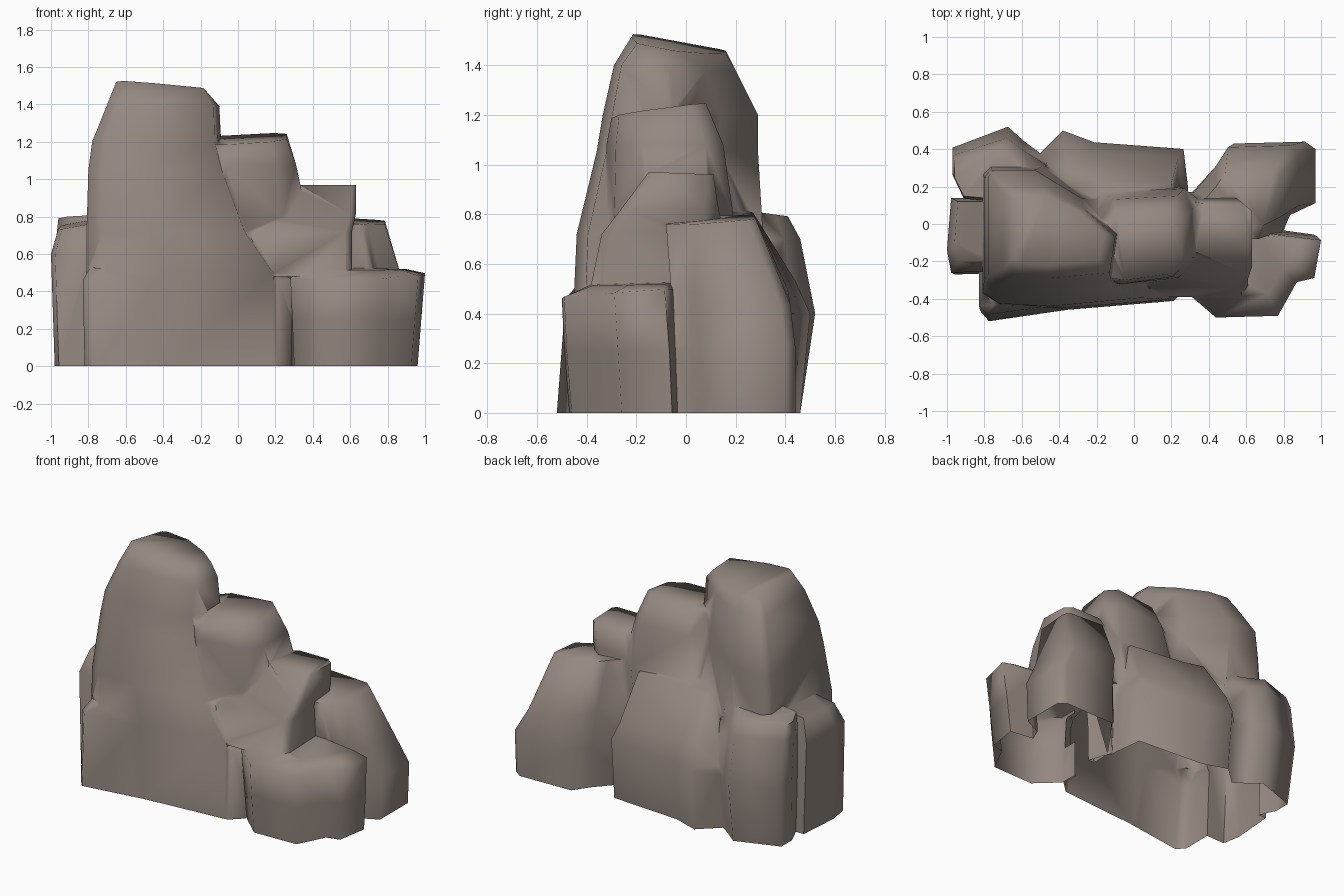
import bpy, bmesh, math

stone = bpy.data.materials.new("warm_grey_stone")
stone.diffuse_color = (0.30, 0.25, 0.22, 1)
rocks = []


def rock(name, outline, levels):
    """Boulder: a 0..1 outline fitted to a box at each level.
    level = (z, x0, x1, y0, y1, rise along x, rise along y)"""
    bm = bmesh.new()
    if levels[0][0] == 0:  # root below ground, trimmed after merging
        levels = [(-.05 - .01 * len(rocks),) + levels[0][1:]] + levels
    rings = []
    for z, x0, x1, y0, y1, tx, ty in levels:
        rings.append([bm.verts.new((x0 + u * (x1 - x0), y0 + v * (y1 - y0),
                                    z + tx * (u - .5) + ty * (v - .5)))
                      for u, v in outline])
    n = len(outline)
    for a, b in zip(rings, rings[1:]):
        for i in range(n):
            j = (i + 1) % n
            bm.faces.new((a[i], a[j], b[j], b[i]))
    bm.faces.new(rings[-1])
    bm.faces.new(rings[0][::-1])
    bmesh.ops.triangulate(bm, faces=bm.faces[:])
    bmesh.ops.recalc_face_normals(bm, faces=bm.faces[:])
    me = bpy.data.meshes.new(name)
    bm.to_mesh(me)
    bm.free()
    me.materials.append(stone)
    ob = bpy.data.objects.new(name, me)
    bpy.context.collection.objects.link(ob)
    rocks.append(ob)


# tall main peak
rock("rock_formation",
     [(0, .1), (.1, .02), (.4, 0), (.95, .06), (1, .45), (.72, .76), (.36, 1), (.05, 1), (0, .94)],
     [(0, -.78, .24, -.46, .32, 0, 0),
      (.5, -.81, .24, -.45, .32, 0, 0),
      (.72, -.81, .08, -.44, .31, 0, 0),
      (1.05, -.80, -.05, -.36, .29, 0, 0),
      (1.20, -.78, -.09, -.335, .29, 0, 0),
      (1.39, -.70, -.10, -.29, .20, 0, -.02),
      (1.475, -.65, -.16, -.22, .16, -.04, -.07)])

# wide front footing below the peak
rock("front_footing",
     [(0, .1), (.04, 0), (.36, .1), (.62, .18), (.93, .21), (1, .35), (1, 1), (0, 1)],
     [(0, -.82, .29, -.52, 0, 0, 0),
      (.46, -.83, .29, -.485, 0, 0, 0),
      (.53, -.79, .22, -.43, 0, -.02, .03)])

# second step beside the peak
rock("middle_step",
     [(0, .05), (.3, 0), (.8, .08), (1, .3), (1, .85), (.85, 1), (.2, .96), (0, .8)],
     [(0, -.35, .31, -.38, .20, 0, 0),
      (.5, -.35, .34, -.36, .20, 0, 0),
      (.8, -.30, .37, -.33, .19, 0, 0),
      (1.08, -.22, .31, -.32, .15, 0, 0),
      (1.215, -.18, .26, -.30, .08, .02, .05)])

# third step, overhanging the lower right boulder
rock("lower_step",
     [(0, .06), (.08, 0), (.94, 0), (1, .1), (1, .85), (.85, 1), (.2, 1), (0, .8)],
     [(.49, .05, .61, -.39, .17, 0, .02),
      (.72, .04, .61, -.34, .15, .02, .02),
      (.81, .15, .63, -.27, .13, .02, .02),
      (.965, .31, .63, -.15, .11, 0, -.01)])

# front right boulder
rock("front_right_boulder",
     [(0, .3), (.22, 0), (.68, .02), (.82, .42), (.95, .47), (1, .92), (.6, 1), (0, 1)],
     [(0, .30, .96, -.47, -.02, 0, 0),
      (.25, .29, .98, -.49, -.03, 0, 0),
      (.48, .28, 1.0, -.50, -.05, .01, .03),
      (.52, .33, .90, -.38, -.06, -.01, .01)])

# back right boulder, leaning in toward its top
rock("back_right_boulder",
     [(0, .4), (.1, 0), (.74, 0), (.8, .2), (1, .33), (1, .92), (.92, 1), (.36, .98), (.25, .77)],
     [(0, .30, .96, -.05, .44, 0, 0),
      (.27, .29, .97, -.05, .44, 0, 0),
      (.50, .29, .88, -.06, .42, -.10, -.04),
      (.78, .32, .785, -.08, .28, -.03, .03)])

# back middle boulder, sloping up to the middle step
rock("back_middle_boulder",
     [(0, .1), (1, 0), (1, .3), (.97, .78), (.4, .86), (.2, 1), (.04, .7)],
     [(0, -.55, .29, .05, .46, 0, 0),
      (.40, -.55, .29, .05, .50, 0, 0),
      (.52, -.54, .26, .04, .44, -.04, 0),
      (.81, -.48, .22, .02, .27, -.04, -.03)])

# back left boulder
rock("back_left_boulder",
     [(0, .45), (.12, .1), (.9, 0), (1, .6), (.75, .82), (.58, 1), (0, .74)],
     [(0, -.95, -.46, .08, .46, 0, 0),
      (.40, -.97, -.46, .09, .52, 0, 0),
      (.70, -.97, -.47, .10, .46, 0, 0),
      (.80, -.96, -.55, .12, .41, .02, -.02)])

# left boulder
rock("left_boulder",
     [(0, .3), (.08, 0), (1, .02), (1, 1), (.08, 1)],
     [(0, -.98, -.70, -.27, .14, 0, 0),
      (.60, -1.0, -.72, -.26, .14, 0, 0),
      (.76, -.96, -.74, -.20, .12, .04, .02)])

# merge all boulders into one skin
main = rocks[0]
bpy.context.view_layer.objects.active = main
for other in rocks[1:]:
    mod = main.modifiers.new("union", 'BOOLEAN')
    mod.operation = 'UNION'
    mod.solver = 'EXACT'
    mod.object = other
    bpy.ops.object.modifier_apply(modifier=mod.name)
    bpy.data.objects.remove(other)

# cut off at the ground, leaving the bottom open
bm = bmesh.new()
bm.from_mesh(main.data)
bmesh.ops.bisect_plane(bm, geom=bm.verts[:] + bm.edges[:] + bm.faces[:],
                       plane_co=(0, 0, 0), plane_no=(0, 0, -1), clear_outer=True)
bmesh.ops.remove_doubles(bm, verts=bm.verts, dist=.003)
bm.to_mesh(main.data)
bm.free()
main.select_set(True)
bpy.ops.object.shade_smooth_by_angle(angle=math.radians(80))
